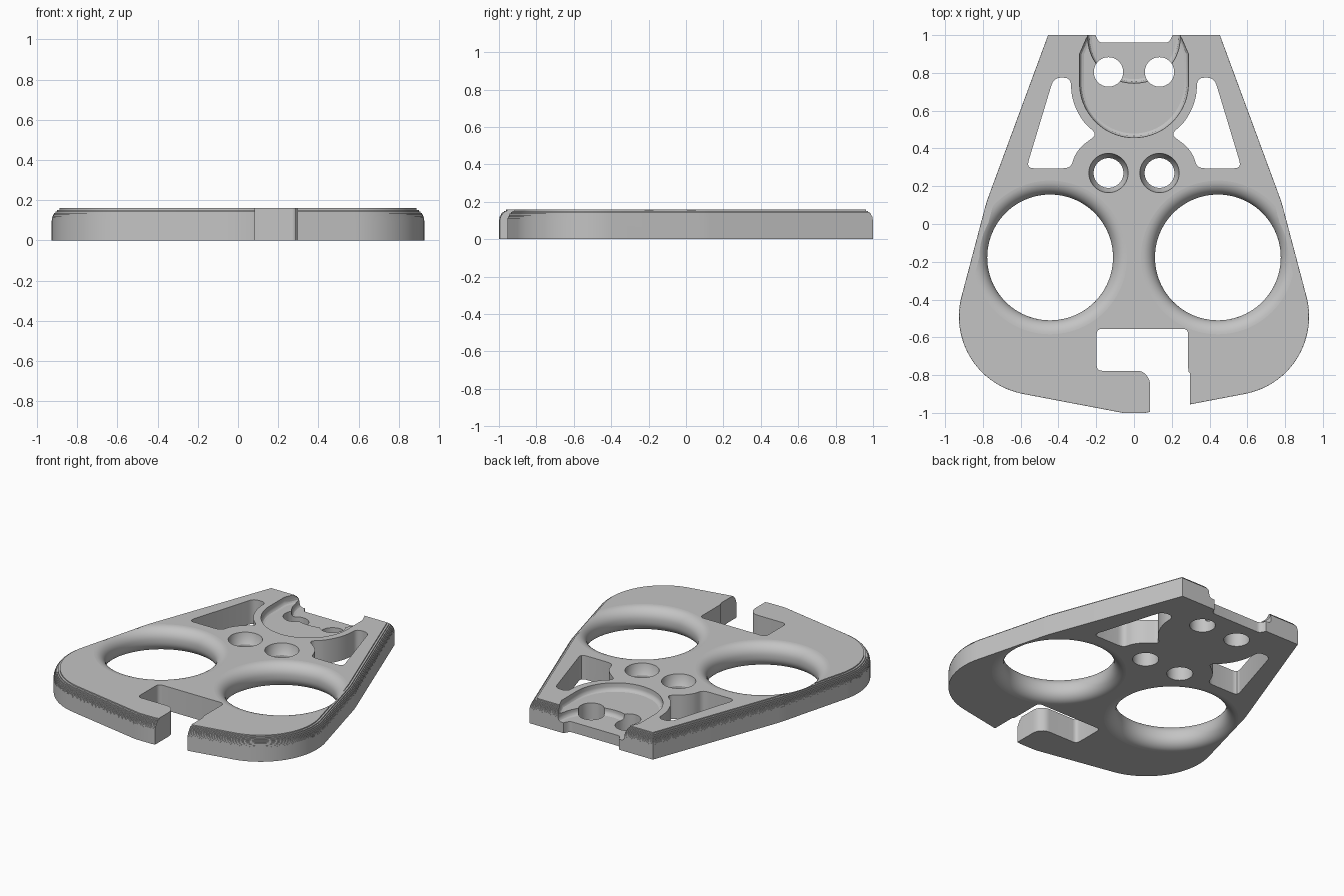
import bpy, bmesh
from math import sin, cos, pi, radians, sqrt
from mathutils import Vector

cube = bpy.data.objects.get("Cube")
if cube:
    bpy.data.objects.remove(cube, do_unlink=True)

TOP = 0.16

grey = bpy.data.materials.new("plain_grey")
grey.use_nodes = True
grey.diffuse_color = (0.55, 0.55, 0.55, 1)
grey.node_tree.nodes["Principled BSDF"].inputs["Base Color"].default_value = (0.55, 0.55, 0.55, 1)


def arc(cx, cy, r, a0, a1, n):
    """Points on an arc, angles in degrees."""
    angles = [radians(a0 + (a1 - a0) * i / n) for i in range(n + 1)]
    return [(cx + r * cos(a), cy + r * sin(a)) for a in angles]


def rounded(points, size, steps=6):
    """Round every corner of a closed polygon."""
    out = []
    for i, p in enumerate(points):
        p = Vector(p)
        ends = []
        for q in (Vector(points[i - 1]), Vector(points[(i + 1) % len(points)])):
            d = q - p
            ends.append(p + d.normalized() * min(size, d.length * 0.48))
        for k in range(steps + 1):
            t = k / steps
            out.append(tuple(ends[0] * (1 - t) ** 2 + p * 2 * t * (1 - t) + ends[1] * t * t))
    return out


def inset(points, d):
    """Offset a counter-clockwise polygon inwards."""
    if d == 0:
        return points
    out = []
    for i, p in enumerate(points):
        p = Vector(p)
        a = (p - Vector(points[i - 1])).normalized()
        b = (Vector(points[(i + 1) % len(points)]) - p).normalized()
        n1, n2 = Vector((-a.y, a.x)), Vector((-b.y, b.x))
        out.append(tuple(p + (n1 + n2) * d / (1 + n1.dot(n2))))
    return out


def stack(name, points, levels):
    """Solid through a list of (inset, height) copies of one outline."""
    bm = bmesh.new()
    rings = [[bm.verts.new((x, y, z)) for x, y in inset(points, d)] for d, z in levels]
    n = len(points)
    for low, high in zip(rings, rings[1:]):
        for i in range(n):
            j = (i + 1) % n
            bm.faces.new((low[i], low[j], high[j], high[i]))
    bm.faces.new(rings[0][::-1])
    bm.faces.new(rings[-1])
    bmesh.ops.recalc_face_normals(bm, faces=bm.faces)
    mesh = bpy.data.meshes.new(name)
    bm.to_mesh(mesh)
    bm.free()
    obj = bpy.data.objects.new(name, mesh)
    mesh.materials.append(grey)
    bpy.context.collection.objects.link(obj)
    return obj


def mirrored(points):
    return [(-x, y) for x, y in reversed(points)]


def circle(x, y, r, n):
    return arc(x, y, r, 0, 360 - 360 / n, n - 1)


# Plate body with a finely stepped round along its upper rim
half = [(0.06, -1.0)] + arc(0.51, -0.49, 0.417, -80, 14, 28)
half += [(0.796, 0.06), (0.787, 0.095), (0.776, 0.13), (0.455, 1.0)]
RIM, STEPS = 0.07, 9
levels = [(0, 0)]
for k in range(STEPS):
    d = RIM - sqrt(RIM ** 2 - (RIM * k / STEPS) ** 2)
    for e in (k, k + 1):
        if e:
            levels.append((d, TOP - RIM + RIM * e / STEPS))
plate = stack("grip_plate", half + mirrored(half), levels)

cutters = []

# Finger holes, rounded on both rims
F = 0.074
finger = [(-F, -0.1)]
finger += [(-F * (1 - sin(a)), F * (1 - cos(a))) for a in [pi / 2 * i / 9 for i in range(10)]]
finger += [(d, TOP - z) for d, z in reversed(finger)]
for side in (-1, 1):
    cutters.append(stack("finger_hole_cutter", circle(side * 0.444, -0.177, 0.333, 96), finger))

# Shallow pocket and the deeper rounded step inside it
pocket = arc(0, 0.745, 0.288, 180, 360, 40) + [(0.288, 0.9), (0.245, 1.0), (0.245, 1.2), (-0.245, 1.2), (-0.245, 1.0), (-0.288, 0.9)]
cutters.append(stack("pocket_cutter", pocket,
                     [(0.022, 0.11), (0.01, 0.114), (0.003, 0.122), (0, 0.135), (0, 0.3)]))
step = arc(0, 0.99, 0.245, 180, 360, 36) + [(0.245, 1.2), (-0.245, 1.2)]
cutters.append(stack("step_cutter", step,
                     [(0.022, 0.07), (0.01, 0.074), (0.003, 0.082), (0, 0.095), (0, 0.3)]))

# Screw holes: plain at the back, countersunk in the middle
for side in (-1, 1):
    cutters.append(stack("back_hole_cutter", circle(side * 0.135, 0.805, 0.078, 40),
                         [(0, -0.1), (0, 0.3)]))
    cutters.append(stack("countersunk_hole_cutter", circle(side * 0.135, 0.27, 0.079, 40),
                         [(0, -0.1), (0, 0.09), (-0.018, 0.12), (-0.025, TOP), (-0.025, 0.3)]))

# Side windows that follow the pocket and the screw holes
window = [(0.425, 0.775), (0.335, 0.775)]
window += arc(0, 0.745, 0.335, -8, -42, 6)
window += [(0.195, 0.475)]
window += arc(0.135, 0.27, 0.2, 56, 24, 5)
window += [(0.335, 0.295), (0.57, 0.295)]
window = rounded(window, 0.04, 4)
for shape in (window, mirrored(window)):
    cutters.append(stack("window_cutter", shape, [(0, -0.1), (0, 0.3)]))

# Notch in the back edge
notch = [(-0.235, 1.2), (-0.205, 1.0), (-0.185, 0.96), (0.185, 0.96), (0.205, 1.0), (0.235, 1.2)]
cutters.append(stack("back_notch_cutter", rounded(notch, 0.02, 4), [(0, -0.1), (0, 0.3)]))

# Hooked opening in the front edge
slot = [(-0.198, -0.555), (-0.198, -0.777), (0.045, -0.777), (0.085, -0.822), (0.085, -1.2),
        (0.297, -1.2), (0.297, -0.785), (0.287, -0.785), (0.287, -0.555)]
cutters.append(stack("front_slot_cutter", rounded(slot, 0.03, 4), [(0, -0.1), (0, 0.3)]))

# Cut everything out of the plate
bpy.ops.object.select_all(action='DESELECT')
bpy.context.view_layer.objects.active = plate
plate.select_set(True)
for cutter in cutters:
    cutter.hide_render = True
    mod = plate.modifiers.new("cut", 'BOOLEAN')
    mod.operation = 'DIFFERENCE'
    mod.solver = 'EXACT'
    mod.object = cutter
    bpy.ops.object.modifier_apply(modifier=mod.name)
    bpy.data.objects.remove(cutter, do_unlink=True)

# Smooth curved walls, flat horizontal faces
bpy.ops.object.shade_smooth_by_angle(angle=radians(30))
for face in plate.data.polygons:
    if abs(face.normal.z) > 0.999:
        face.use_smooth = False
